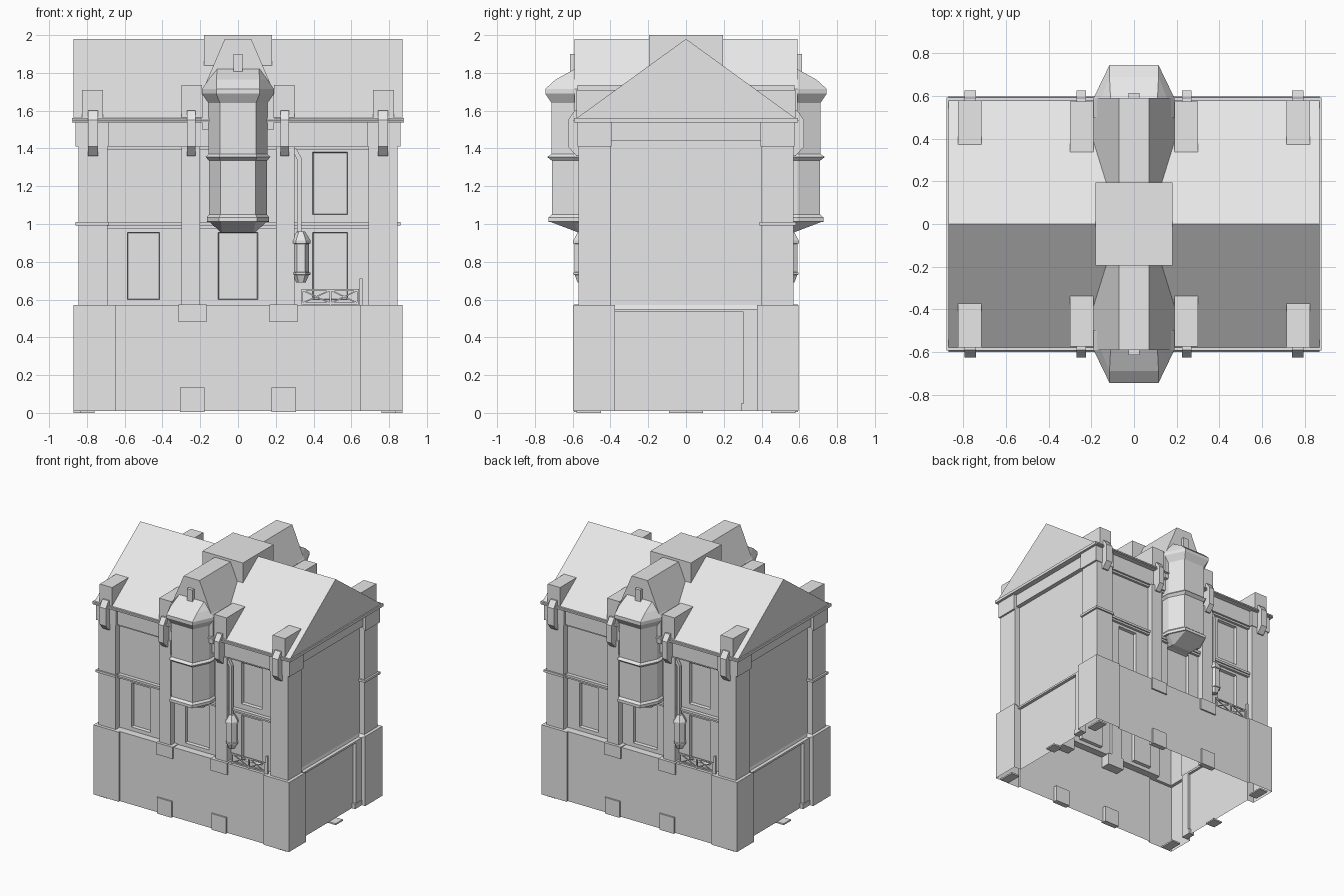
import bpy, bmesh, math
from mathutils import Vector, Matrix

cube = bpy.data.objects.get("Cube")
if cube:
    bpy.data.objects.remove(cube, do_unlink=True)

stone = bpy.data.materials.new("plain_grey")
stone.use_nodes = True
stone.diffuse_color = (0.8, 0.8, 0.8, 1)
stone.node_tree.nodes["Principled BSDF"].inputs["Base Color"].default_value = (0.8, 0.8, 0.8, 1)


def finish(name, bm, twin=True, recalc=True):
    """Turn a bmesh into an object; twin adds a copy turned to the back."""
    if recalc:
        bmesh.ops.recalc_face_normals(bm, faces=bm.faces)
    mesh = bpy.data.meshes.new(name)
    bm.to_mesh(mesh)
    bm.free()
    mesh.materials.append(stone)
    for prefix, turn in (("front_", 0), ("back_", math.pi)) if twin else (("", 0),):
        ob = bpy.data.objects.new(prefix + name, mesh)
        ob.rotation_euler.z = turn
        bpy.context.collection.objects.link(ob)


def add_box(bm, x, y, z):
    lo, hi = Vector((x[0], y[0], z[0])), Vector((x[1], y[1], z[1]))
    size = hi - lo
    bmesh.ops.create_cube(bm, size=1, matrix=Matrix.Translation((lo + hi) / 2) @ Matrix.Diagonal((*size, 1)))


def boxes(name, *specs, twin=True):
    bm = bmesh.new()
    for spec in specs:
        add_box(bm, *spec)
    finish(name, bm, twin)


def mirrored(x, y, z):
    return (x, y, z), ((-x[1], -x[0]), y, z)


def add_bar(bm, a, b, t):
    a, b = Vector(a), Vector(b)
    turn = (b - a).to_track_quat('Z', 'Y').to_matrix().to_4x4()
    bmesh.ops.create_cube(bm, size=1, matrix=Matrix.Translation((a + b) / 2) @ turn
                          @ Matrix.Diagonal((t, t, (b - a).length, 1)))


def add_loft(bm, rings, closed=True, skip=lambda layer, i: False):
    rows = [[bm.verts.new(p) for p in ring] for ring in rings]
    n = len(rows[0])
    for k, (a, b) in enumerate(zip(rows, rows[1:])):
        for i in range(n):
            if not skip(k, i):
                j = (i + 1) % n
                bm.faces.new((a[i], a[j], b[j], b[i]))
    if closed:
        bm.faces.new(rows[0][::-1])
        bm.faces.new(rows[-1])


# Building shell: one footprint with corner piers, stepped up the walls
def footprint(X, Y, xc, yc, side, front, z, side_z):
    q = [(side, yc, side_z), (X, yc, z), (X, Y, z), (xc, Y, z), (xc, front, z)]
    half = q + [(-x, y, h) for x, y, h in reversed(q)]
    return half + [(-x, -y, h) for x, y, h in half]


base = (0.87, 0.595, 0.645, 0.375, 0.81, 0.58)
upper = (0.845, 0.57, 0.69, 0.4, 0.80, 0.52)
frieze = (0.86, 0.575, 0.685, 0.395, 0.835, 0.555)
bm = bmesh.new()
add_loft(bm, [footprint(*base, 0.01, 0.01), footprint(*base, 0.57, 0.54),
              footprint(*upper, 0.57, 0.57), footprint(*upper, 1.41, 1.44),
              footprint(*frieze, 1.41, 1.44), footprint(*frieze, 1.545, 1.545)],
         closed=False, skip=lambda k, i: k == 2 and i in (4, 14))
finish("wall_shell", bm, twin=False, recalc=False)

# Recessed facade with inset windows
xs = [-0.69, -0.585, -0.415, -0.105, 0.105, 0.395, 0.58, 0.69]
zs = [0.57, 0.6, 0.955, 1.05, 1.38, 1.41]
windows = {(1, 1), (3, 1), (5, 1), (5, 3)}
bm = bmesh.new()
grid = [[bm.verts.new((x, -0.52, z)) for z in zs] for x in xs]
panes = []
for i in range(len(xs) - 1):
    for k in range(len(zs) - 1):
        f = bm.faces.new((grid[i][k], grid[i + 1][k], grid[i + 1][k + 1], grid[i][k + 1]))
        if (i, k) in windows:
            panes.append(f)
bm.normal_update()
bmesh.ops.inset_individual(bm, faces=panes, thickness=0.005, depth=-0.025)
finish("facade", bm, recalc=False)

# Pilasters, ledges and mouldings
boxes("pilasters", *mirrored((0.2, 0.3), (-0.57, -0.5), (0.57, 1.41)))
boxes("storey_ledge", ((-0.69, 0.69), (-0.54, -0.51), (0.975, 0.99)),
      ((-0.69, 0.69), (-0.55, -0.51), (0.99, 1.008)))
boxes("top_moulding", ((-0.69, 0.69), (-0.54, -0.51), (1.395, 1.41)))
boxes("corner_band", ((-0.86, -0.685), (-0.582, -0.39), (0.992, 1.01)))

# Base blocks, side rails, strips and foot plates
boxes("base_blocks", *mirrored((0.168, 0.315), (-0.592, -0.5), (0.48, 0.575)),
      *mirrored((0.177, 0.307), (-0.592, -0.55), (0.005, 0.135)))
boxes("base_side_rail", ((0.79, 0.835), (-0.375, 0.375), (0.535, 0.55)),
      ((0.79, 0.835), (0.305, 0.375), (0.05, 0.54)),
      ((0.79, 0.84), (0.29, 0.375), (0.01, 0.05)))
boxes("foot_plates", *mirrored((0.76, 0.835), (-0.58, -0.45), (0, 0.012)),
      ((0.79, 0.87), (0, 0.09), (0, 0.012)))

# Main roof
boxes("eave_slab", ((-0.88, 0.88), (-0.594, 0.594), (1.538, 1.56)), twin=False)
bm = bmesh.new()
add_loft(bm, [[(x, -0.6, 1.545), (x, 0.6, 1.545), (x, 0, 1.98)] for x in (-0.87, 0.87)])
finish("main_roof", bm, twin=False)
boxes("ridge_block", ((-0.18, 0.18), (-0.195, 0.195), (1.84, 2.0)), twin=False)
boxes("roof_blocks", *mirrored((0.19, 0.3), (-0.575, -0.3), (1.55, 1.735)),
      *mirrored((0.715, 0.825), (-0.58, -0.35), (1.55, 1.71)))

# Dormer gable above the bay
gable = [(-0.19, 1.5), (0.19, 1.5), (0.19, 1.70), (0.07, 1.98), (-0.07, 1.98), (-0.19, 1.70)]
bm = bmesh.new()
add_loft(bm, [[(x, y, z) for x, z in gable] for y in (-0.59, -0.1)])
finish("dormer", bm)

# Hanging bay: height, half width, half width of front face, depth
bay = [(0.955, 0.09, 0.085, 0.57), (1.01, 0.15, 0.09, 0.715),
       (1.012, 0.165, 0.10, 0.728), (1.035, 0.165, 0.10, 0.728),
       (1.05, 0.153, 0.093, 0.71), (1.335, 0.153, 0.093, 0.71),
       (1.355, 0.172, 0.10, 0.735), (1.37, 0.155, 0.095, 0.712),
       (1.64, 0.155, 0.095, 0.712), (1.69, 0.19, 0.115, 0.745),
       (1.715, 0.19, 0.115, 0.745), (1.765, 0.155, 0.115, 0.69),
       (1.82, 0.115, 0.11, 0.59)]
bm = bmesh.new()
rings = []
for z, w, f, d in bay:
    s = min(d, 0.59)
    rings.append([(-w, -0.5, z), (-w, -s, z), (-f, -d, z), (f, -d, z), (w, -s, z), (w, -0.5, z)])
add_loft(bm, rings)
finish("bay", bm)
boxes("finial", ((-0.025, 0.025), (-0.615, -0.57), (1.80, 1.9)))

# Eave brackets
side = [(-0.55, 1.6), (-0.59, 1.6), (-0.625, 1.55), (-0.625, 1.41), (-0.58, 1.36), (-0.55, 1.36)]
bm = bmesh.new()
for x0, x1 in ((-0.795, -0.74), (-0.27, -0.225), (0.225, 0.27), (0.74, 0.795)):
    add_loft(bm, [[(x, y, z) for y, z in side] for x in (x0, x1)])
finish("eave_brackets", bm)

# Drain pipe
bm = bmesh.new()
add_bar(bm, (0.325, -0.55, 0.95), (0.325, -0.55, 1.35), 0.024)
add_bar(bm, (0.297, -0.55, 1.395), (0.325, -0.55, 1.345), 0.024)
finish("drain_pipe", bm)

# Wall lantern: stacked hexagons
bm = bmesh.new()
profile = [(0.69, 0.025), (0.73, 0.043), (0.732, 0.05), (0.742, 0.05), (0.745, 0.043),
           (0.895, 0.043), (0.898, 0.052), (0.912, 0.052), (0.96, 0.022)]
add_loft(bm, [[(0.333 + r * math.cos(i * math.pi / 3), -0.552 + r * math.sin(i * math.pi / 3), z)
               for i in range(6)] for z, r in profile])
finish("wall_lantern", bm)

# Balcony railing with crossed braces
bm = bmesh.new()
y = -0.56
for z in (0.58, 0.65):
    add_bar(bm, (0.335, y, z), (0.64, y, z), 0.01)
posts = [0.34, 0.49, 0.635]
for x in posts:
    add_bar(bm, (x, y, 0.57), (x, y, 0.655), 0.01)
for a, b in zip(posts, posts[1:]):
    add_bar(bm, (a, y, 0.58), (b, y, 0.65), 0.007)
    add_bar(bm, (a, y, 0.65), (b, y, 0.58), 0.007)
add_bar(bm, (0.652, y, 0.57), (0.652, y, 0.712), 0.016)
finish("balcony_railing", bm)
